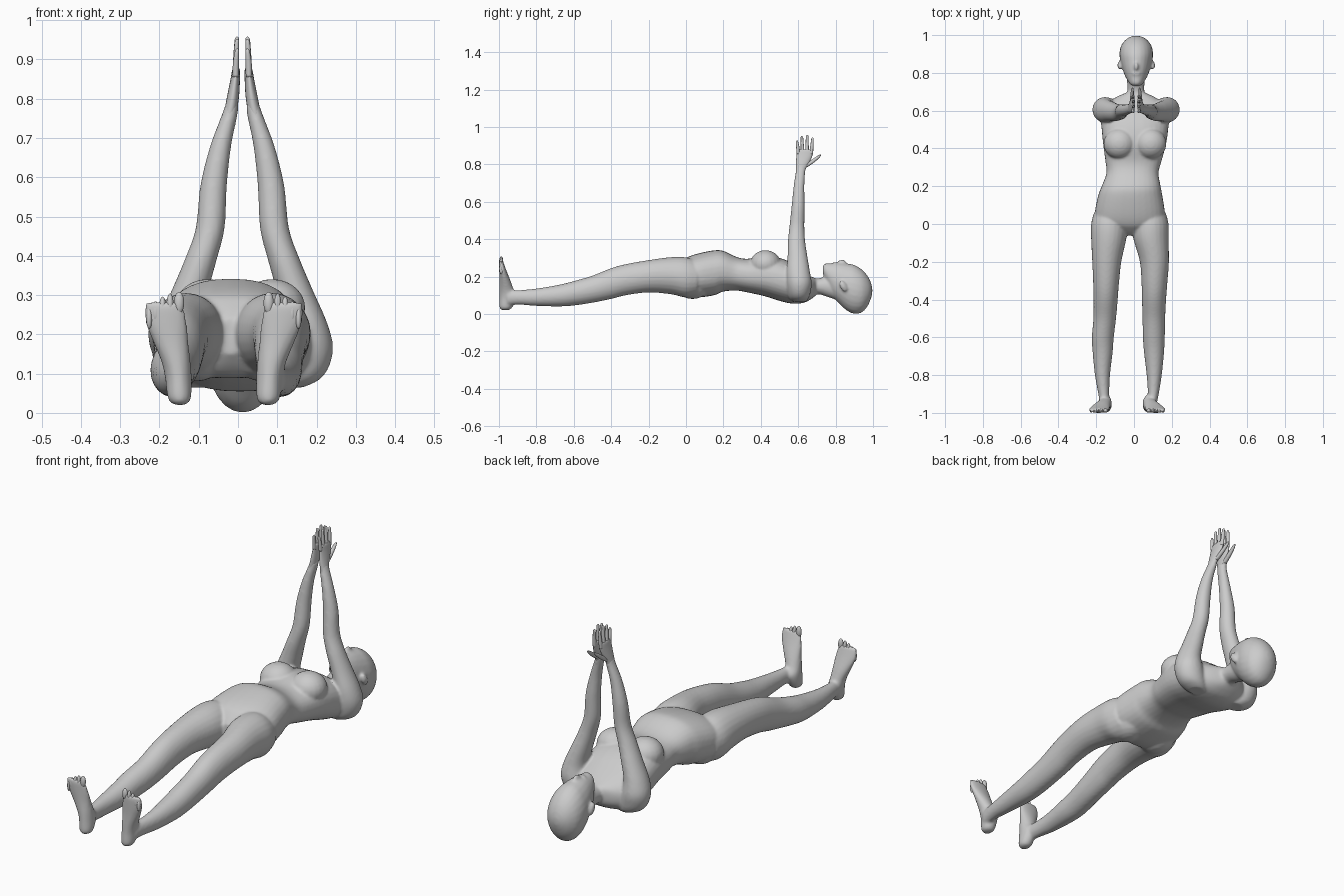
import bpy, bmesh, math
from mathutils import Matrix, Vector

cube = bpy.data.objects.get("Cube")
if cube:
    bpy.data.objects.remove(cube, do_unlink=True)

skin = bpy.data.materials.new("plain grey")
skin.use_nodes = True
GREY = (0.6, 0.6, 0.6, 1)
skin.diffuse_color = GREY
skin.node_tree.nodes["Principled BSDF"].inputs["Base Color"].default_value = GREY


def spline(rows, steps):
    """Catmull-Rom interpolation through rows of section values."""
    out = []
    for i in range(len(rows) - 1):
        a, b, c, d = (rows[max(0, min(len(rows) - 1, i + k))] for k in (-1, 0, 1, 2))
        for s in range(steps):
            t = s / steps
            out.append([0.5 * (2 * q + (r - p) * t + (2 * p - 5 * q + 4 * r - w) * t * t
                               + (3 * q - p - 3 * r + w) * t ** 3)
                        for p, q, r, w in zip(a, b, c, d)])
    return out + [list(rows[-1])]


def loft(bm, rows, axis, sides=24, steps=5, power=1.0):
    """axis Y: rows (y, x, rx, z_low, z_high); axis Z: rows (z, x, y, rx, ry)."""
    rings = []
    for row in spline(rows, steps):
        ring = []
        for k in range(sides):
            a = math.tau * k / sides
            ca = math.copysign(abs(math.cos(a)) ** power, math.cos(a))
            sa = math.copysign(abs(math.sin(a)) ** power, math.sin(a))
            if axis == 'Y':
                y, x, rx, lo, hi = row
                co = (x + rx * ca, y, (lo + hi) / 2 + (hi - lo) / 2 * sa)
            else:
                z, x, y, rx, ry = row
                co = (x + rx * ca, y + ry * sa, z)
            ring.append(bm.verts.new(co))
        rings.append(ring)
    faces = [bm.faces.new(rings[0]), bm.faces.new(rings[-1])]
    for r0, r1 in zip(rings, rings[1:]):
        for k in range(sides):
            j = (k + 1) % sides
            faces.append(bm.faces.new((r0[k], r0[j], r1[j], r1[k])))
    bmesh.ops.recalc_face_normals(bm, faces=faces)


def ball(bm, centre, radii, tilt=0.0):
    m = (Matrix.Translation(Vector(centre)) @ Matrix.Rotation(tilt, 4, 'X')
         @ Matrix.Diagonal((*radii, 1)))
    bmesh.ops.create_uvsphere(bm, u_segments=20, v_segments=12, radius=1, matrix=m)


def finish(bm, name):
    mesh = bpy.data.meshes.new(name)
    bm.to_mesh(mesh)
    bm.free()
    mesh.materials.append(skin)
    ob = bpy.data.objects.new(name, mesh)
    bpy.context.collection.objects.link(ob)
    for p in mesh.polygons:
        p.use_smooth = True
    return ob


body = bmesh.new()

# Torso, from crotch to collar
loft(body, [(-.06, -.018, .03, .15, .24), (-.03, -.02, .09, .115, .275),
            (0, -.022, .175, .095, .30), (.06, -.022, .185, .088, .322),
            (.15, -.02, .170, .10, .34), (.20, -.015, .156, .12, .337),
            (.27, -.008, .138, .125, .305), (.33, -.003, .148, .115, .295),
            (.42, .003, .166, .095, .31), (.50, .005, .176, .07, .30),
            (.57, .005, .180, .055, .27), (.63, .007, .160, .06, .225),
            (.67, .008, .105, .08, .20), (.695, .008, .05, .10, .19)],
     'Y', sides=32, power=.85)

# Neck
loft(body, [(.62, .01, .06, .08, .19), (.70, .01, .045, .105, .19),
            (.76, .01, .047, .09, .20), (.82, .012, .05, .07, .20)], 'Y')

# Head, chin to crown
loft(body, [(.732, .012, .018, .215, .255), (.742, .012, .034, .185, .268),
            (.78, .012, .058, .10, .272), (.82, .012, .073, .055, .274),
            (.86, .012, .084, .018, .270), (.90, .012, .089, .001, .262),
            (.94, .012, .082, .008, .238), (.97, .012, .062, .04, .205),
            (.988, .012, .038, .08, .17), (.996, .012, .012, .11, .14)], 'Y')
ball(body, (.012, .832, .272), (.012, .024, .019), .3)   # nose
ball(body, (.012, .797, .268), (.024, .012, .010))       # lips
ball(body, (.012, .755, .258), (.022, .018, .014))       # chin

for s in (-1, 1):
    # Breast, ear and buttock
    ball(body, (.005 + s * .082, .425, .268), (.085, .082, .073))
    ball(body, (.012 + s * .088, .84, .150), (.012, .018, .032), .5)
    ball(body, (-.022 + s * .085, .035, .165), (.085, .10, .085))

    # Leg, hip to ankle: (y, centre shift, side offset, half width, z low, z high)
    leg = [(.06, -.022, .10, .09, .10, .285), (0, -.022, .108, .097, .088, .303),
           (-.08, -.022, .112, .093, .105, .304), (-.20, -.018, .126, .077, .115, .288),
           (-.32, -.02, .128, .068, .10, .267), (-.40, -.022, .128, .064, .08, .245),
           (-.50, -.025, .13, .06, .06, .205), (-.60, -.03, .135, .058, .045, .176),
           (-.68, -.03, .136, .053, .04, .156), (-.80, -.03, .137, .04, .043, .136),
           (-.90, -.029, .131, .029, .05, .127), (-.955, -.031, .124, .027, .045, .13)]
    loft(body, [(y, c + s * d, r, lo, hi) for y, c, d, r, lo, hi in leg], 'Y')

    # Foot, heel to ball
    foot = [(.02, .112, -.965, .012, .018), (.035, .113, -.963, .029, .034),
            (.09, .116, -.95, .034, .047), (.13, .122, -.959, .037, .038),
            (.18, .135, -.968, .045, .029), (.23, .147, -.979, .053, .020),
            (.265, .152, -.986, .051, .014), (.282, .153, -.988, .045, .010)]
    loft(body, [(z, -.036 + s * d, y, rx, ry) for z, d, y, rx, ry in foot], 'Z')

    # Arm, shoulder to wrist
    arm = [(.065, .115, .605, .04, .035), (.085, .135, .605, .062, .052),
           (.12, .152, .605, .070, .062), (.17, .165, .605, .066, .067),
           (.23, .161, .60, .055, .062), (.31, .134, .596, .047, .053),
           (.39, .106, .591, .041, .046), (.47, .082, .593, .037, .040),
           (.58, .073, .60, .034, .035), (.68, .055, .604, .027, .029),
           (.76, .032, .612, .020, .026), (.79, .026, .616, .016, .027)]
    loft(body, [(z, .011 + s * x, y, rx, ry) for z, x, y, rx, ry in arm], 'Z')

# Blend the lofts into one continuous skin
body_ob = finish(body, "body")
remesh = body_ob.modifiers.new("Blend", 'REMESH')
remesh.mode = 'VOXEL'
remesh.voxel_size = .0065
remesh.use_smooth_shade = True
smooth = body_ob.modifiers.new("Soften", 'SMOOTH')
smooth.factor = .5
smooth.iterations = 7

for s, side in ((-1, "right"), (1, "left")):
    # Hand: palm, four fingers and a thumb pointing towards the head
    hand = bmesh.new()

    def limb(rows, sides=12):
        loft(hand, [(z, .011 + s * x, y, rx, ry) for z, x, y, rx, ry in rows], 'Z', sides, 4)

    limb([(.74, .038, .61, .016, .022), (.775, .029, .614, .016, .026),
          (.81, .023, .624, .015, .036), (.85, .018, .634, .012, .043),
          (.872, .016, .636, .010, .042), (.88, .016, .636, .006, .036)], 20)
    for y0, y1, tip in ((.602, .594, .928), (.624, .620, .952),
                        (.647, .648, .958), (.669, .676, .943)):
        limb([(.855, .017, y0, .008, .010), (.89, .016, (y0 + y1) / 2, .008, .009),
              (tip - .012, .014, y1, .006, .007), (tip - .003, .013, y1, .004, .005),
              (tip, .013, y1, .001, .001)])
    limb([(.785, .025, .632, .010, .016), (.81, .022, .668, .010, .017),
          (.835, .020, .700, .008, .013), (.848, .019, .715, .005, .007),
          (.852, .019, .719, .001, .002)])
    finish(hand, side + "_hand")

    # Toes, big toe on the inside
    toes = bmesh.new()
    for d, tip, r in ((.114, .308, .013), (.137, .304, .009), (.156, .296, .009),
                      (.174, .284, .009), (.190, .270, .008)):
        ball(toes, (-.036 + s * d, -.988, tip - .028), (r, .011, .028))
    finish(toes, side + "_toes")
